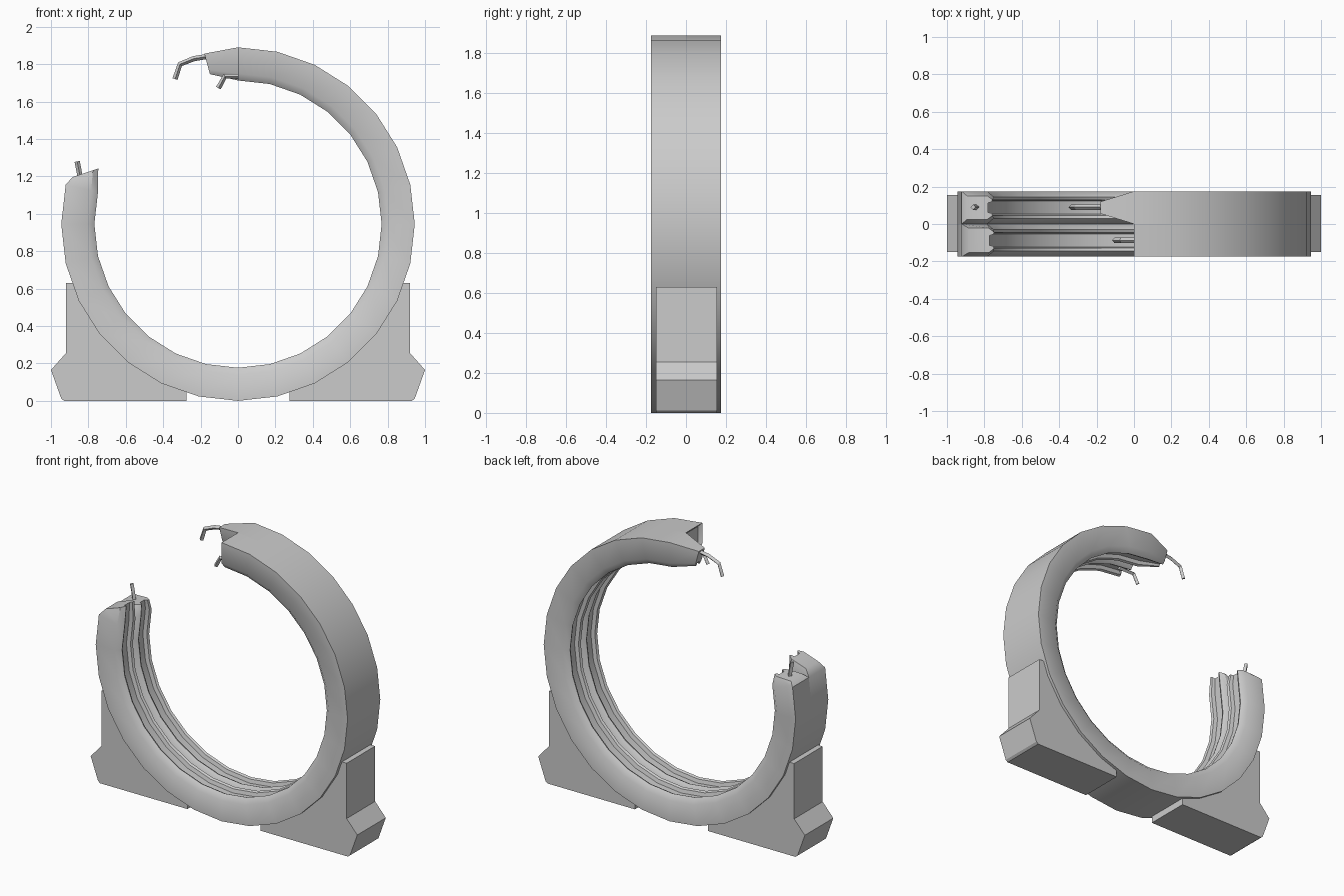
import bpy, bmesh, math
from mathutils import Vector

if "Cube" in bpy.data.objects:
    bpy.data.objects.remove(bpy.data.objects["Cube"])

CZ = 0.945            # ring centre height
STEP = 2 * math.pi / 28
R_OUT, R_IN = 0.945, 0.768

# Channel cross-section: (y offset, radius), with rolled lips and an inner groove
half = [(0.0875, 0.945), (0.0875, 0.805), (0.0575, 0.768), (0.042, 0.775), (0.035, 0.80)]
SECTION = half + [(-y, r) for y, r in reversed(half)]


def finish(name, bm, angle=40):
    bmesh.ops.recalc_face_normals(bm, faces=bm.faces)
    mesh = bpy.data.meshes.new(name)
    bm.to_mesh(mesh)
    bm.free()
    ob = bpy.data.objects.new(name, mesh)
    bpy.context.collection.objects.link(ob)
    bpy.ops.object.select_all(action='DESELECT')
    ob.select_set(True)
    bpy.context.view_layer.objects.active = ob
    bpy.ops.object.shade_smooth_by_angle(angle=math.radians(angle))
    return ob


def loop(bm, a, yc, tip=None, sign=0):
    """One cross-section; tip = (advance outer, advance inner, radial scale, y scale)."""
    radial = Vector((math.cos(a), 0, math.sin(a)))
    tangent = Vector((-math.sin(a), 0, math.cos(a))) * sign
    verts = []
    for y, r in SECTION:
        adv = 0
        if tip:
            t = (R_OUT - r) / (R_OUT - R_IN)
            adv = tip[0] + (tip[1] - tip[0]) * t
            mid = (R_OUT + R_IN) / 2
            r, y = mid + (r - mid) * tip[2], y * tip[3]
        verts.append(bm.verts.new(radial * r + tangent * adv + Vector((0, yc + y, CZ))))
    return verts


def channel(name, yc, top_tip, side_tip):
    bm = bmesh.new()
    a0 = math.pi / 2
    a1 = a0 - 22 * STEP
    loops = [loop(bm, a0, yc, top_tip, 1)]
    loops += [loop(bm, a0 - i * STEP, yc) for i in range(23)]
    loops.append(loop(bm, a1, yc, side_tip, -1))
    n = len(SECTION)
    for p, q in zip(loops, loops[1:]):
        for i in range(n):
            j = (i + 1) % n
            bm.faces.new((p[i], p[j], q[j], q[i]))
    bm.faces.new(loops[0])
    bm.faces.new(loops[-1])
    return finish(name, bm)


def wire(name, pts):
    cu = bpy.data.curves.new(name + "_path", 'CURVE')
    cu.dimensions = '3D'
    cu.bevel_depth = 0.014
    cu.bevel_resolution = 0
    cu.use_fill_caps = True
    sp = cu.splines.new('POLY')
    sp.points.add(len(pts) - 1)
    for p, co in zip(sp.points, pts):
        p.co = (*co, 1)
    tmp = bpy.data.objects.new(name + "_path", cu)
    bpy.context.collection.objects.link(tmp)
    bpy.context.view_layer.update()
    mesh = bpy.data.meshes.new_from_object(
        tmp.evaluated_get(bpy.context.evaluated_depsgraph_get()))
    bpy.data.objects.remove(tmp)
    bm = bmesh.new()
    bm.from_mesh(mesh)
    finish(name, bm, 30)


def support(name, s):
    pts = [(0.275, 0), (0.93, 0), (0.945, 0.012), (1.0, 0.165),
           (0.92, 0.255), (0.92, 0.63), (0.88, 0.63)]
    for i in range(2, 6):
        a = -i * STEP
        pts.append((0.935 * math.cos(a), CZ + 0.935 * math.sin(a)))
    pts.append((0.275, 0.05))
    bm = bmesh.new()
    face = bm.faces.new([bm.verts.new((s * x, -0.15, z)) for x, z in pts])
    ext = bmesh.ops.extrude_face_region(bm, geom=[face])
    bmesh.ops.translate(bm, vec=(0, 0.305, 0),
                        verts=[v for v in ext['geom'] if isinstance(v, bmesh.types.BMVert)])
    finish(name, bm, 20)


# Twin broken ring channels
channel("front_ring", -0.0875, (-0.02, -0.02, 0.75, 0.8), (0.048, 0.124, 0.7, 0.75))
channel("back_ring", 0.0875, (0.18, 0.15, 0.62, 0.36), (0.03, 0.065, 0.75, 0.72))

# Loose wires at the broken ends
wire("top_back_wire", [(-0.1, 0.09, 1.82), (-0.17, 0.09, 1.84), (-0.235, 0.09, 1.83),
                       (-0.31, 0.09, 1.8), (-0.337, 0.09, 1.72)])
wire("top_front_wire", [(0.05, -0.087, 1.735), (-0.07, -0.087, 1.735), (-0.105, -0.087, 1.672)])
wire("side_wire", [(-0.835, 0.09, 1.14), (-0.85, 0.09, 1.23), (-0.86, 0.09, 1.28)])

# Foot supports
support("right_support", 1)
support("left_support", -1)
